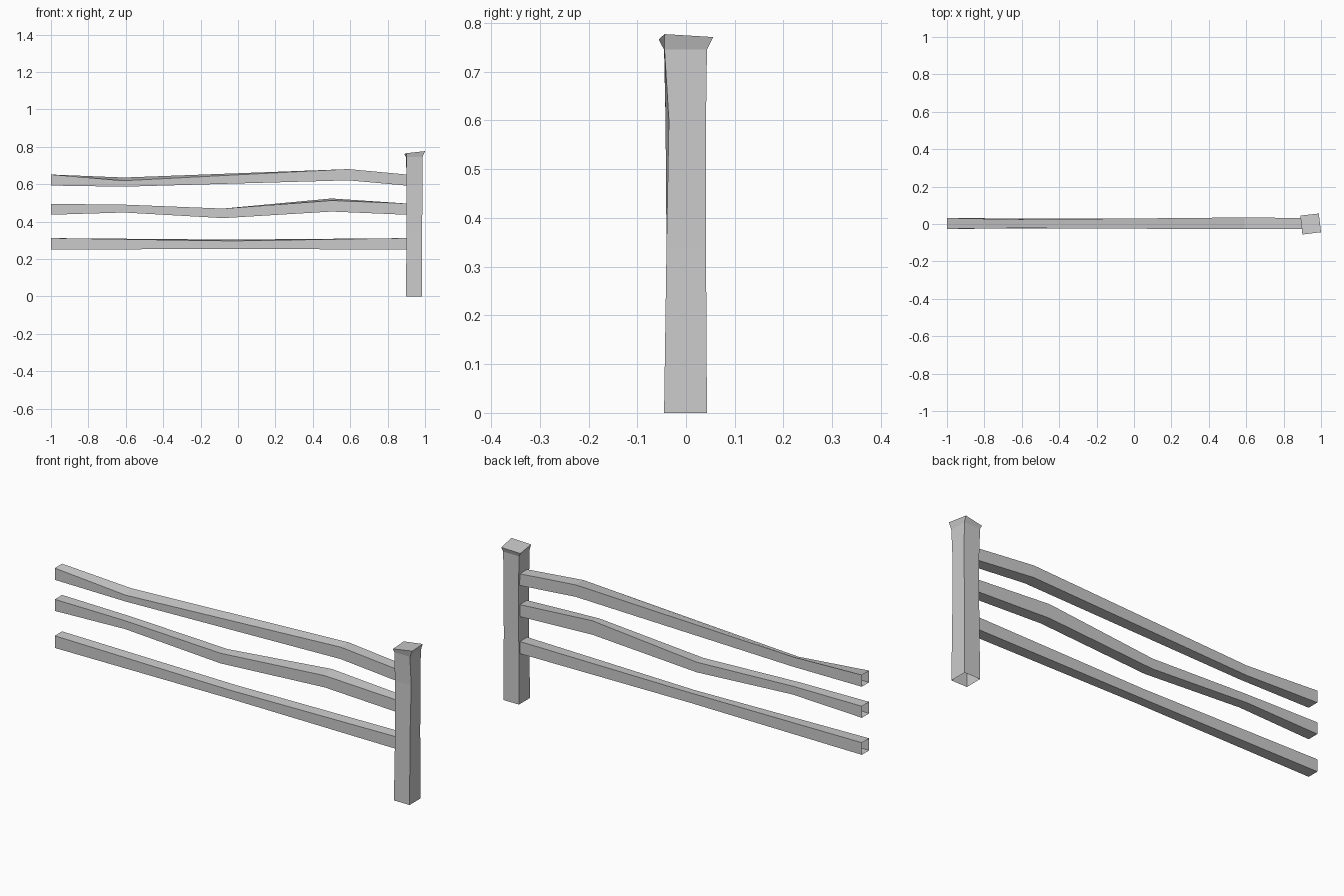
import bpy, bmesh


def loft(name, rings, cap_end=False):
    """Flat-faced square tube through four-corner rings."""
    bm = bmesh.new()
    loops = [[bm.verts.new(p) for p in ring] for ring in rings]
    for a, b in zip(loops, loops[1:]):
        for i in range(4):
            j = (i + 1) % 4
            bm.faces.new((a[i], a[j], b[j], b[i]))
    if cap_end:
        bm.faces.new(loops[-1])
    bmesh.ops.recalc_face_normals(bm, faces=bm.faces)
    mesh = bpy.data.meshes.new(name)
    bm.to_mesh(mesh)
    bm.free()
    obj = bpy.data.objects.new(name, mesh)
    bpy.context.collection.objects.link(obj)
    return obj


def rail(name, stations):
    """Station: x, front y, back y, bottom z, front top z, back top z."""
    loft(name, [[(x, f, zb), (x, b, zb), (x, b, zt_b), (x, f, zt_f)]
                for x, f, b, zb, zt_f, zt_b in stations])


# Three crooked rails, open at their ends
rail("top_rail", [
    (-1.0, -0.026, 0.032, 0.593, 0.652, 0.652),
    (-0.61, -0.022, 0.024, 0.587, 0.619, 0.636),
    (0.59, -0.028, 0.035, 0.621, 0.681, 0.681),
    (0.902, -0.026, 0.032, 0.593, 0.652, 0.652)])
rail("middle_rail", [
    (-1.0, -0.026, 0.032, 0.437, 0.495, 0.495),
    (-0.61, -0.024, 0.028, 0.449, 0.491, 0.491),
    (-0.08, -0.025, 0.030, 0.419, 0.470, 0.470),
    (0.50, -0.026, 0.032, 0.454, 0.513, 0.524),
    (0.902, -0.026, 0.032, 0.437, 0.497, 0.497)])
rail("bottom_rail", [
    (-1.0, -0.026, 0.032, 0.251, 0.312, 0.312),
    (-0.03, -0.022, 0.026, 0.254, 0.297, 0.304),
    (0.902, -0.026, 0.032, 0.251, 0.312, 0.312)])

# Post with an open base, slight waist and flared slanted head
loft("post", [
    [(0.898, -0.045, 0), (0.985, -0.045, 0), (0.985, 0.043, 0), (0.898, 0.043, 0)],
    [(0.901, -0.040, 0.34), (0.984, -0.040, 0.34), (0.984, 0.041, 0.34), (0.901, 0.041, 0.34)],
    [(0.902, -0.042, 0.60), (0.987, -0.035, 0.60), (0.986, 0.041, 0.60), (0.902, 0.041, 0.60)],
    [(0.900, -0.045, 0.745), (0.986, -0.044, 0.745), (0.986, 0.043, 0.745), (0.898, 0.043, 0.745)],
    [(0.901, -0.056, 0.766), (1.0, -0.044, 0.777), (0.988, 0.056, 0.771), (0.889, 0.045, 0.762)],
], cap_end=True)
